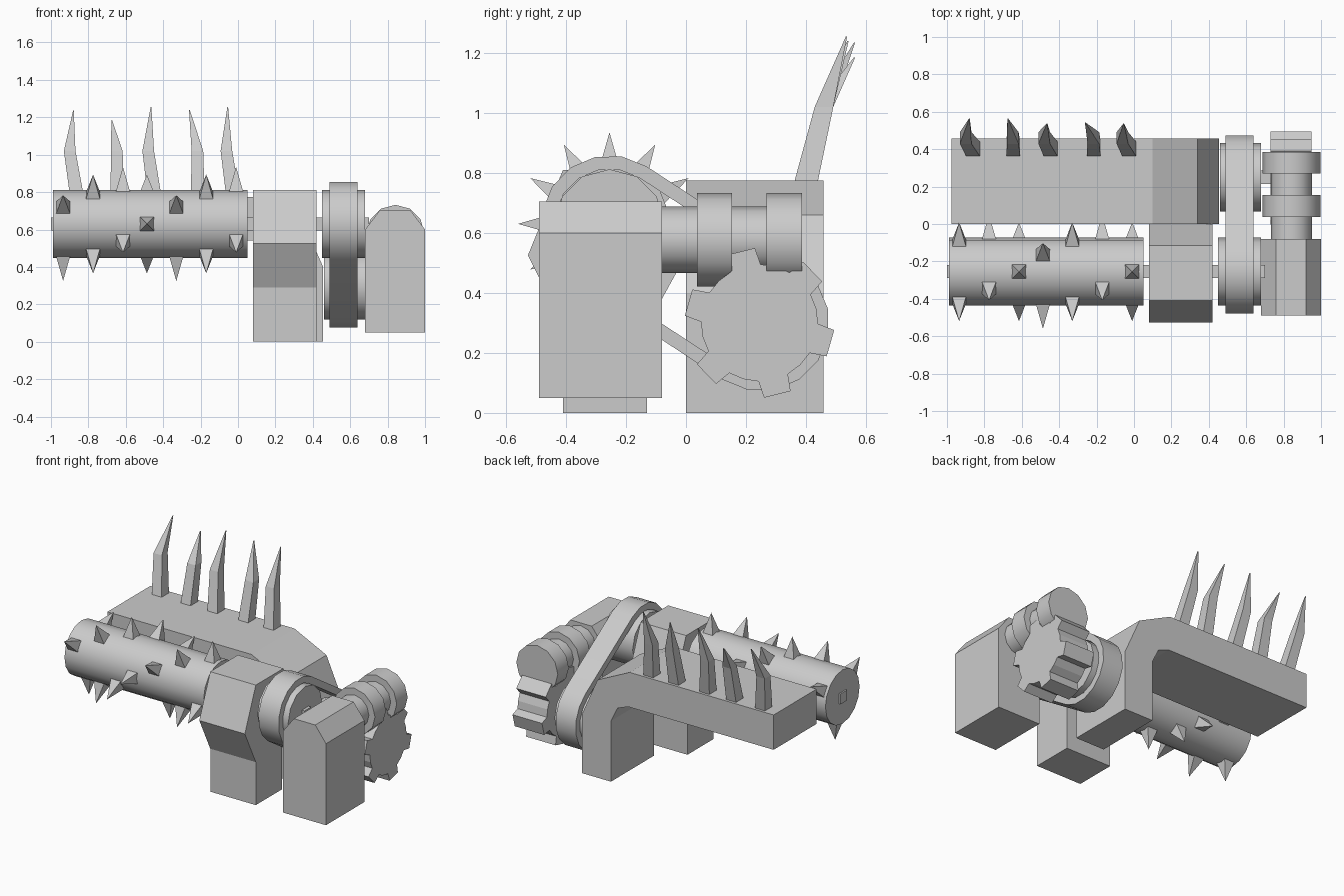
import bpy, bmesh, math
from mathutils import Vector

if "Cube" in bpy.data.objects:
    bpy.data.objects.remove(bpy.data.objects["Cube"])

AX = (-0.255, 0.63)   # drum axis (y, z)
BX = (0.25, 0.30)     # lower pulley axis (y, z)


def finish(name, bm, smooth=None):
    bmesh.ops.recalc_face_normals(bm, faces=bm.faces)
    me = bpy.data.meshes.new(name)
    bm.to_mesh(me)
    bm.free()
    ob = bpy.data.objects.new(name, me)
    bpy.context.collection.objects.link(ob)
    if smooth:
        bpy.ops.object.select_all(action='DESELECT')
        ob.select_set(True)
        bpy.context.view_layer.objects.active = ob
        bpy.ops.object.shade_smooth_by_angle(angle=math.radians(smooth))
    return ob


def loft(bm, rings):
    """Skin a list of equal-length rings and cap both ends."""
    vs = [[bm.verts.new(p) for p in r] for r in rings]
    n = len(vs[0])
    for a, b in zip(vs, vs[1:]):
        for i in range(n):
            bm.faces.new((a[i], a[(i + 1) % n], b[(i + 1) % n], b[i]))
    bm.faces.new(vs[0])
    bm.faces.new(vs[-1])


def prism(name, pts, axis, lo, hi, smooth=None):
    """Extrude a profile along x (pts are y,z) or y (pts are x,z)."""
    bm = bmesh.new()
    put = (lambda p, t: (t, p[0], p[1])) if axis == 'x' else (lambda p, t: (p[0], t, p[1]))
    loft(bm, [[put(p, t) for p in pts] for t in (lo, hi)])
    return finish(name, bm, smooth)


def circle(c, r, n, start=90):
    return [(c[0] + r * math.cos(math.radians(start) + math.tau * i / n),
             c[1] + r * math.sin(math.radians(start) + math.tau * i / n)) for i in range(n)]


def square(c, h):
    return [(c[0] + a * h, c[1] + b * h) for a, b in ((-1, -1), (1, -1), (1, 1), (-1, 1))]


# Spiked drum and its square axle
prism("drum", circle(AX, 0.182, 16), 'x', -0.99, 0.05, 35)
prism("drum_axle", square(AX, 0.035), 'x', -1.0, 0.70)

# Drum pins: three per row, each row turned by 30 degrees
bm = bmesh.new()
for i, x in enumerate((-0.935, -0.775, -0.615, -0.487, -0.33, -0.17, -0.01)):
    for k in range(3):
        t = math.radians(30 - 30 * i + 120 * k)
        out = Vector((0, math.cos(t), math.sin(t)))
        side = Vector((0, -math.sin(t), math.cos(t)))
        c = Vector((x, *AX))
        base = [c + out * 0.165 + Vector((a * 0.04, 0, 0)) + side * b * 0.04
                for a, b in ((-1, -1), (1, -1), (1, 1), (-1, 1))]
        vs = [bm.verts.new(p) for p in base]
        tip = bm.verts.new(c + out * 0.305)
        bm.faces.new(vs)
        for j in range(4):
            bm.faces.new((vs[j], vs[(j + 1) % 4], tip))
finish("drum_pins", bm)

# Bearing post
prism("bearing_post", [(-0.41, 0), (-0.41, 0.29), (-0.527, 0.525), (-0.41, 0.81), (-0.115, 0.81),
                       (0, 0.525), (-0.13, 0.29), (-0.13, 0)], 'x', 0.08, 0.42)

# Back arm on its bent leg
prism("comb_arm", [(-0.975, 0.54), (0.11, 0.54), (0.19, 0.51), (0.24, 0.41), (0.24, 0),
                   (0.455, 0), (0.455, 0.40), (0.34, 0.66), (0.10, 0.775), (-0.975, 0.775)],
      'y', 0.0, 0.458)

# Comb tines: base x, middle x, tip x, tip y, tip z
bm = bmesh.new()
for bx, mx, tx, ty, tz in ((-0.86, -0.90, -0.88, 0.562, 1.235), (-0.645, -0.648, -0.675, 0.562, 1.185),
                           (-0.445, -0.48, -0.465, 0.535, 1.255), (-0.215, -0.217, -0.26, 0.54, 1.24),
                           (-0.025, -0.062, -0.055, 0.535, 1.255)):
    rings = []
    for x, y, z, hx, hy in ((bx, 0.40, 0.77, 0.037, 0.039), (mx, 0.46, 1.02, 0.031, 0.031),
                            (tx, ty, tz, 0.002, 0.002)):
        rings.append([(x + a * hx, y + b * hy, z) for a, b in ((-1, -1), (1, -1), (1, 1), (-1, 1))])
    loft(bm, rings)
finish("comb_tines", bm)

# Pulleys and the lower axle
prism("upper_pulley", circle(AX, 0.182, 12), 'x', 0.45, 0.68, 35)
prism("lower_pulley", circle(BX, 0.182, 12), 'x', 0.46, 0.68, 35)
prism("lower_axle", square(BX, 0.035), 'x', 0.65, 0.80)

# Drive belt around both pulleys
slope = math.atan2(BX[1] - AX[1], BX[0] - AX[0])
bm = bmesh.new()
loop = []
for c, start in ((AX, slope + math.pi / 2), (BX, slope - math.pi / 2)):
    for i in range(9):
        a = start + math.pi * i / 8
        d = (math.cos(a), math.sin(a))
        loop.append([bm.verts.new((x, c[0] + r * d[0], c[1] + r * d[1]))
                     for x, r in ((0.49, 0.183), (0.64, 0.183), (0.64, 0.228), (0.49, 0.228))])
for a, b in zip(loop, loop[1:] + loop[:1]):
    for j in range(4):
        bm.faces.new((a[j], a[(j + 1) % 4], b[(j + 1) % 4], b[j]))
finish("belt", bm, 35)

# Toothed wheel
G = (0.245, 0.30)
outline = []
for k in range(6):
    mid = 104 + 60 * k
    for off, r in ((-15, 0.195), (-10.5, 0.25), (10.5, 0.25), (15, 0.195), (30, 0.195)):
        a = math.radians(mid + off)
        outline.append((G[0] + r * math.cos(a), G[1] + r * math.sin(a)))
prism("toothed_wheel", outline, 'x', 0.73, 0.95)

# Cross shaft with two collars
S = (0.842, 0.577)
prism("cross_shaft", circle(S, 0.11, 12), 'y', -0.12, 0.385, 35)
for i, y in enumerate((0.037, 0.269)):
    prism(f"shaft_collar_{i + 1}", circle(S, 0.155, 12), 'y', y, y + 0.117, 35)

# Motor housing with chamfered top
prism("motor_housing", [(0.68, 0.05), (1.0, 0.05), (1.0, 0.60), (0.92, 0.705), (0.76, 0.705),
                        (0.68, 0.60)], 'y', -0.49, -0.08)
